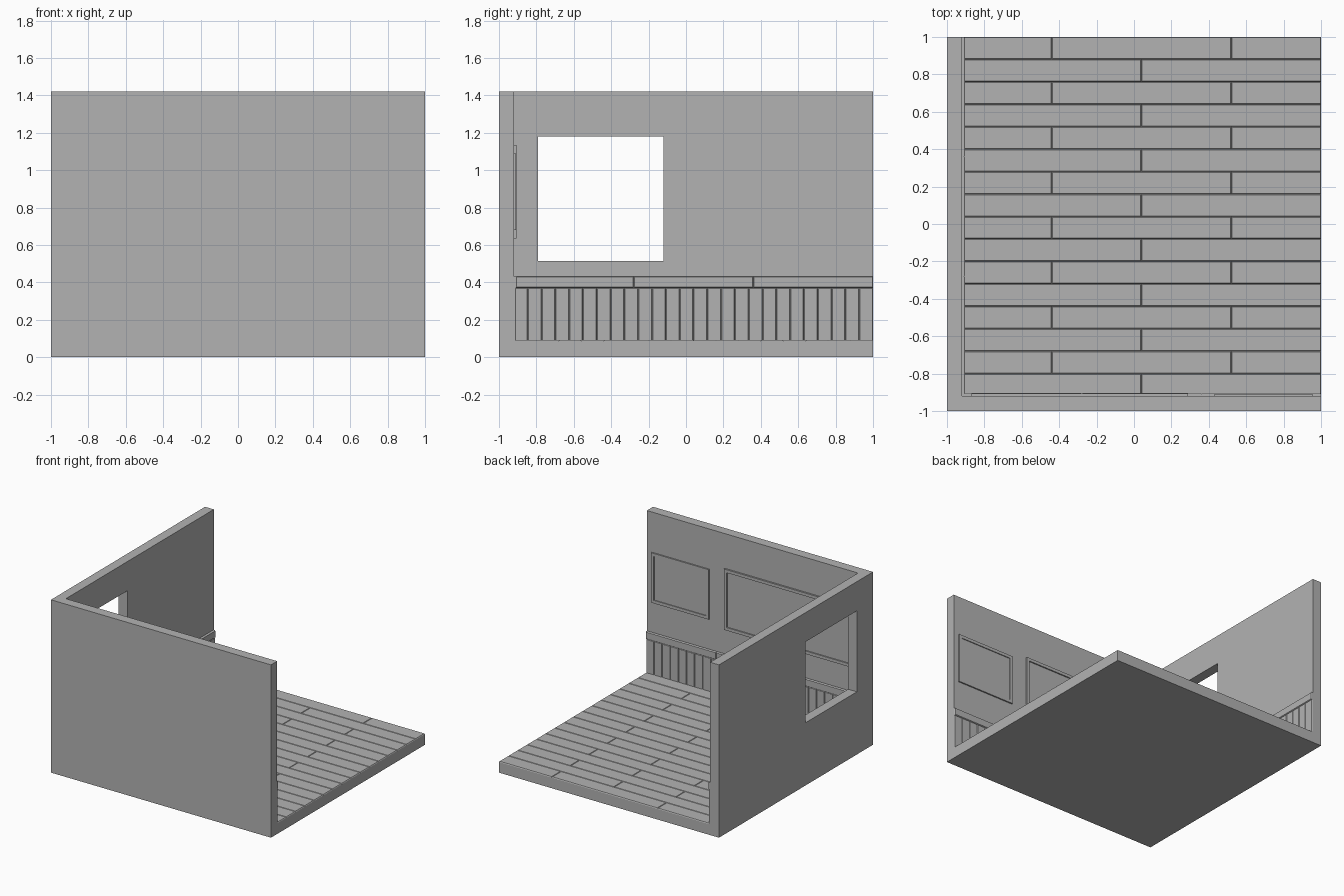
import bpy, bmesh

if "Cube" in bpy.data.objects:
    bpy.data.objects.remove(bpy.data.objects["Cube"])

grey = bpy.data.materials.new("plain_grey")
grey.diffuse_color = (0.45, 0.45, 0.45, 1)
grey.use_nodes = True
grey.node_tree.nodes["Principled BSDF"].inputs["Base Color"].default_value = grey.diffuse_color

IN = -0.92      # inner face of both walls
SLAB = 0.08     # slab thickness
FLOOR = 0.093   # top of floor planks
TOP = 1.42

# local (u, v, w) to world; w points away from the surface
def on_floor(u, v, w): return (u, v, w)
def on_left(u, v, w): return (w, u, v)
def on_front(u, v, w): return (u, w, v)


def finish(name, bm):
    bmesh.ops.recalc_face_normals(bm, faces=bm.faces)
    me = bpy.data.meshes.new(name)
    bm.to_mesh(me)
    bm.free()
    me.materials.append(grey)
    ob = bpy.data.objects.new(name, me)
    bpy.context.collection.objects.link(ob)
    return ob


def rect(bm, place, r, w):
    u0, u1, v0, v1 = r
    return [bm.verts.new(place(u, v, w)) for u, v in
            ((u0, v0), (u1, v0), (u1, v1), (u0, v1))]


def bridge(bm, a, b):
    for i in range(4):
        j = (i + 1) % 4
        bm.faces.new((a[i], a[j], b[j], b[i]))


def block(bm, place, r, w0, w1, ch=0.0):
    """Box on a surface, with its outer edges chamfered by ch."""
    loops = [rect(bm, place, r, w0)]
    if ch:
        loops.append(rect(bm, place, r, w1 - ch * 1.5))
    inner = (r[0] + ch, r[1] - ch, r[2] + ch, r[3] - ch)
    loops.append(rect(bm, place, inner, w1))
    for a, b in zip(loops, loops[1:]):
        bridge(bm, a, b)
    bm.faces.new(loops[0])
    bm.faces.new(loops[-1])


def ring(bm, place, outer, inner, w0, w1):
    """Rectangular plate with a rectangular opening."""
    a, b = rect(bm, place, outer, w0), rect(bm, place, inner, w0)
    c, d = rect(bm, place, outer, w1), rect(bm, place, inner, w1)
    for p, q in ((a, b), (c, d), (a, c), (b, d)):
        bridge(bm, p, q)


# slab
bm = bmesh.new()
block(bm, on_floor, (-1, 1, -1, 1), 0, SLAB)
finish("floor_slab", bm)

# walls
bm = bmesh.new()
block(bm, on_front, (-1, 1, SLAB, TOP), -1, IN)
finish("front_wall", bm)
bm = bmesh.new()
ring(bm, on_left, (IN, 1, SLAB, TOP), (-0.79, -0.12, 0.515, 1.18), -1, IN)
finish("left_wall_with_window", bm)

# floor planks in running bond
bm = bmesh.new()
for k in range(16):
    y = IN + 0.12 * k
    xs = (IN, -0.44, 0.52, 1) if k % 2 else (IN, 0.04, 1)
    for x0, x1 in zip(xs, xs[1:]):
        block(bm, on_floor, (x0, x1, y, y + 0.12), SLAB, FLOOR, 0.004)
finish("floor_planks", bm)

# wainscot boards and chair rail on both walls
for side, place in (("left", on_left), ("front", on_front)):
    bm = bmesh.new()
    step = 1.92 / 26
    for k in range(26):
        u = IN + step * k
        block(bm, place, (u, u + step, SLAB, 0.37), IN, IN + 0.012, 0.004)
    finish(side + "_wainscot", bm)
    bm = bmesh.new()
    for k in range(3):
        u = IN + 0.64 * k
        block(bm, place, (u, u + 0.64, 0.37, 0.432), IN, IN + 0.016, 0.004)
    finish(side + "_chair_rail", bm)

# picture frames on the front wall
for name, r, depth in (("large_picture", (-0.87, 0.29, 0.635, 1.135), 0.014),
                       ("small_picture", (0.43, 0.955, 0.68, 1.09), 0.011)):
    b = 0.025
    inner = (r[0] + b, r[1] - b, r[2] + b, r[3] - b)
    bm = bmesh.new()
    ring(bm, on_front, r, inner, IN, IN + depth)
    finish(name + "_frame", bm)
    bm = bmesh.new()
    block(bm, on_front, inner, IN, IN + 0.004)
    finish(name + "_panel", bm)
